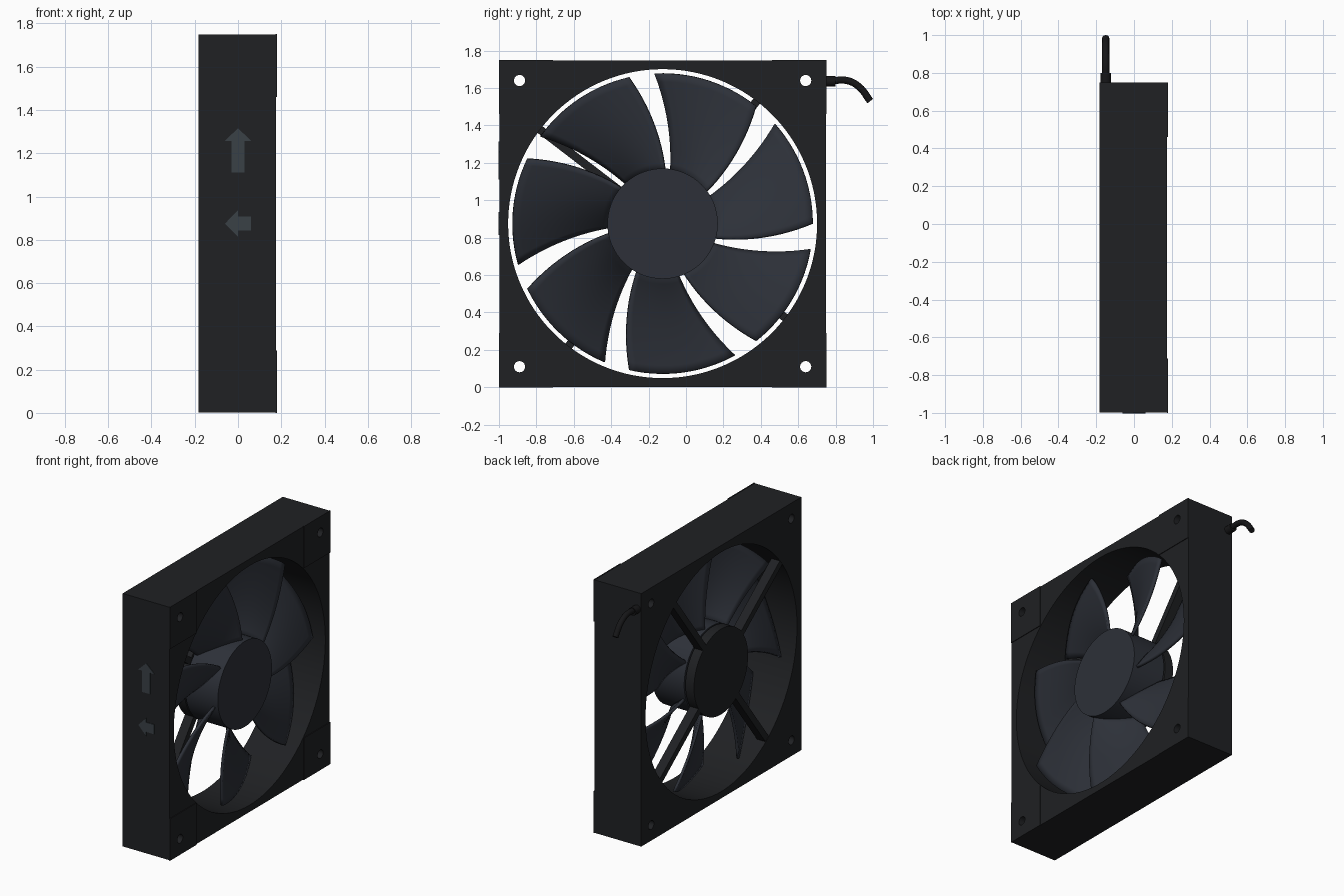
import bpy, bmesh, math
from mathutils import Matrix

if "Cube" in bpy.data.objects:
    bpy.data.objects.remove(bpy.data.objects["Cube"])

CY, CZ = -0.125, 0.875          # fan axis position
HALF, BORE, HUB, TIP = 0.873, 0.826, 0.295, 0.803


def material(name, r, g, b):
    m = bpy.data.materials.new(name)
    m.diffuse_color = (r, g, b, 1)
    m.use_nodes = True
    m.node_tree.nodes["Principled BSDF"].inputs["Base Color"].default_value = m.diffuse_color
    return m


FRAME = material("frame_black", 0.014, 0.015, 0.017)
ROTOR = material("rotor_slate", 0.026, 0.030, 0.040)
MARK = material("arrow_grey", 0.042, 0.052, 0.062)
CABLE = material("cable_black", 0.008, 0.008, 0.009)

# Local XY profile to world: fan plane (YZ, extruded along X), front wall (XZ)
FAN = Matrix(((0, 0, 1, 0), (1, 0, 0, CY), (0, 1, 0, CZ), (0, 0, 0, 1)))
WALL = Matrix(((1, 0, 0, 0), (0, 0, -1, 0), (0, 1, 0, 0), (0, 0, 0, 1)))


def finish(name, mesh, mat):
    bm = bmesh.new()
    bm.from_mesh(mesh)
    bmesh.ops.remove_doubles(bm, verts=bm.verts, dist=1e-5)
    bmesh.ops.recalc_face_normals(bm, faces=bm.faces)
    bm.to_mesh(mesh)
    bm.free()
    for p in mesh.polygons:
        p.use_smooth = True
    mesh.set_sharp_from_angle(angle=math.radians(35))
    mesh.materials.clear()
    mesh.materials.append(mat)
    ob = bpy.data.objects.new(name, mesh)
    bpy.context.collection.objects.link(ob)
    return ob


def curve_mesh(curve):
    tmp = bpy.data.objects.new("tmp", curve)
    bpy.context.collection.objects.link(tmp)
    deps = bpy.context.evaluated_depsgraph_get()
    mesh = bpy.data.meshes.new_from_object(tmp.evaluated_get(deps))
    bpy.data.objects.remove(tmp)
    return mesh


def plate(name, loops, lo, hi, mat, space=FAN):
    """Extrude closed outlines (inner loops become holes) from lo to hi."""
    c = bpy.data.curves.new(name, 'CURVE')
    c.dimensions, c.fill_mode, c.extrude = '2D', 'BOTH', (hi - lo) / 2
    for pts in loops:
        s = c.splines.new('POLY')
        s.points.add(len(pts) - 1)
        for p, (u, v) in zip(s.points, pts):
            p.co = (u, v, 0, 1)
        s.use_cyclic_u = True
    mesh = curve_mesh(c)
    mesh.transform(space @ Matrix.Translation((0, 0, (lo + hi) / 2)))
    return finish(name, mesh, mat)


def circle(r, n, u=0, v=0):
    return [(u + r * math.cos(i * math.tau / n), v + r * math.sin(i * math.tau / n)) for i in range(n)]


def rect(u0, v0, u1, v1):
    return [(u0, v0), (u1, v0), (u1, v1), (u0, v1)]


def tube(name, pts, r, mat):
    c = bpy.data.curves.new(name, 'CURVE')
    c.dimensions, c.bevel_depth, c.bevel_resolution, c.use_fill_caps = '3D', r, 4, True
    s = c.splines.new('BEZIER')
    s.bezier_points.add(len(pts) - 1)
    for p, co in zip(s.bezier_points, pts):
        p.co = co
        p.handle_left_type = p.handle_right_type = 'AUTO'
    return finish(name, curve_mesh(c), mat)


# Square frame with bore and four screw holes
corners = [(a, b) for a in (-1, 1) for b in (-1, 1)]
holes = [circle(0.03, 24, a * 0.765, b * 0.765) for a, b in corners]
plate("frame", [rect(-HALF, -HALF, HALF, HALF), circle(BORE, 128)] + holes, -0.182, 0.176, FRAME)

# Thin corner pads on the intake side
for (a, b), hole in zip(corners, holes):
    pad = rect(a * 0.586, b * 0.586, a * 0.875, b * 0.875)
    plate("corner_pad", [pad, hole], 0.174, 0.181, FRAME)

# Motor base and four struts at the back
plate("motor_base", [circle(HUB, 64)], -0.18, -0.115, FRAME)
for k in range(4):
    ang = math.radians(52.5 + 90 * k)
    plate("strut", [rect(HUB - 0.03, -0.022, BORE + 0.01, 0.022)], -0.18, -0.115, FRAME,
          FAN @ Matrix.Rotation(ang, 4, 'Z'))

# Rotor hub
plate("hub", [circle(HUB, 96)], -0.105, 0.14, ROTOR)

# Swept, twisted blade: angle runs from trailing to leading edge
NR, NC = 12, 14
bm = bmesh.new()
grid = []
for i in range(NR + 1):
    t = i / NR
    r = HUB - 0.015 + (TIP - HUB + 0.015) * t
    trail, lead = 80.5 + 12.4 * t, 36 + 15.5 * t
    row = []
    for j in range(NC + 1):
        u = j / NC
        a = math.radians(trail + (lead - trail) * u)
        x0, x1 = -0.09, 0.11 - 0.02 * t
        x = x0 + (x1 - x0) * u + 0.02 * math.sin(math.pi * u)
        row.append(bm.verts.new((x, r * math.cos(a), r * math.sin(a))))
    grid.append(row)
for i in range(NR):
    for j in range(NC):
        bm.faces.new((grid[i][j], grid[i][j + 1], grid[i + 1][j + 1], grid[i + 1][j]))
blade_mesh = bpy.data.meshes.new("blade")
bm.to_mesh(blade_mesh)
bm.free()
blade = finish("blade", blade_mesh, ROTOR)
for k in range(7):
    ob = blade if k == 0 else blade.copy()
    if k:
        bpy.context.collection.objects.link(ob)
    else:
        mod = ob.modifiers.new("thickness", 'SOLIDIFY')
        mod.thickness, mod.offset = 0.018, 0
    ob.location = (0, CY, CZ)
    ob.rotation_euler.x = k * math.tau / 7

# Raised direction arrows on the front wall
up = [(-0.03, 1.11), (0.03, 1.11), (0.03, 1.257), (0.062, 1.257),
      (0, 1.315), (-0.062, 1.257), (-0.03, 1.257)]
left = [(0.06, 0.842), (0.06, 0.908), (0, 0.908), (0, 0.937),
        (-0.06, 0.875), (0, 0.813), (0, 0.842)]
plate("spin_arrow", [up], 0.99, 1.002, MARK, WALL)
plate("flow_arrow", [left], 0.99, 1.002, MARK, WALL)

# Cable with sleeve at the exit
tube("cable_sleeve", [(-0.15, 0.73, 1.635), (-0.15, 0.80, 1.635)], 0.028, CABLE)
tube("cable", [(-0.15, 0.76, 1.635), (-0.15, 0.86, 1.64), (-0.15, 0.925, 1.607),
               (-0.15, 0.985, 1.53)], 0.019, CABLE)
